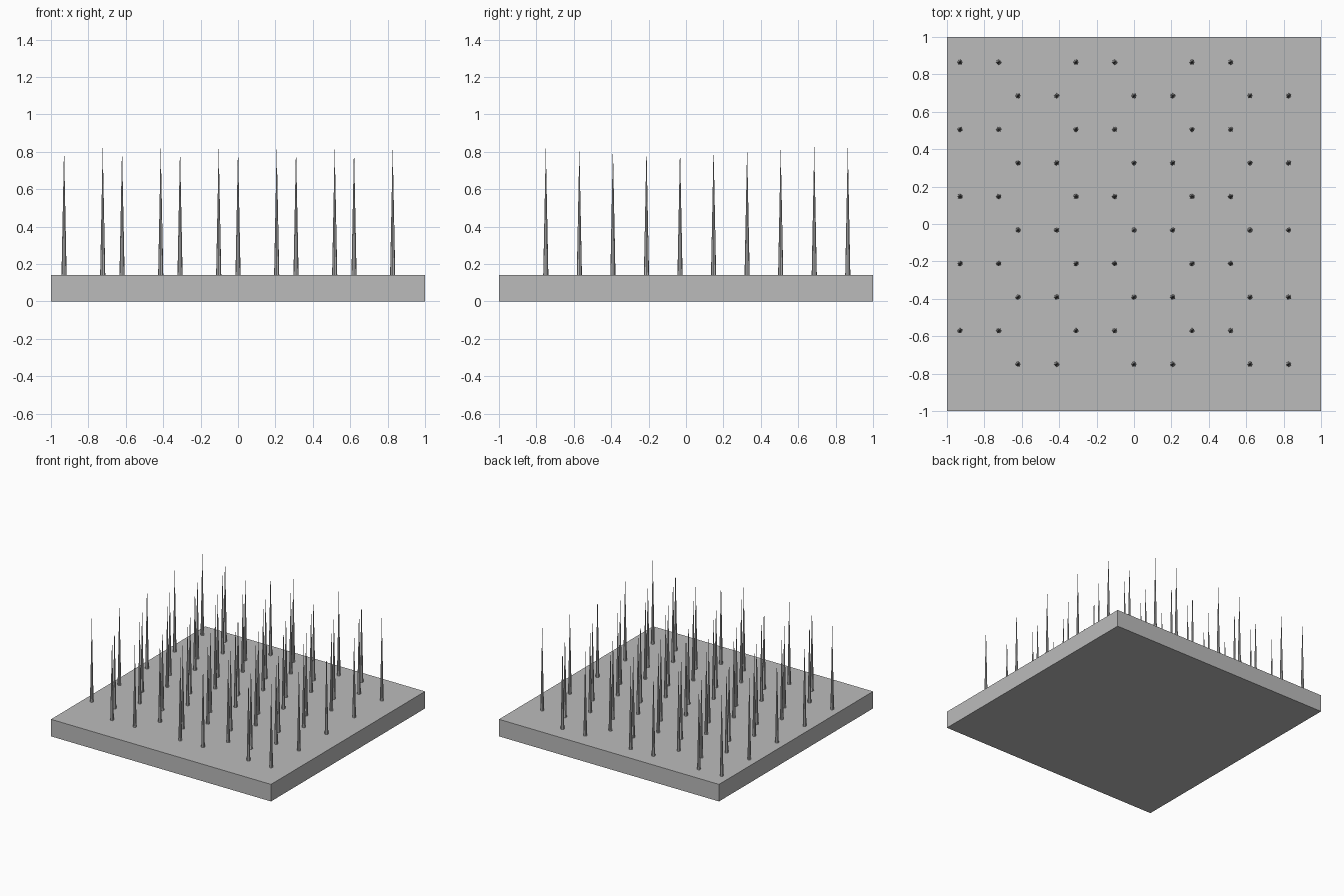
import bpy, bmesh
from mathutils import Matrix

if "Cube" in bpy.data.objects:
    bpy.data.objects.remove(bpy.data.objects["Cube"], do_unlink=True)

GREY = (0.5, 0.5, 0.5, 1)
mat = bpy.data.materials.new("plain grey")
mat.use_nodes = True
mat.diffuse_color = GREY
mat.node_tree.nodes["Principled BSDF"].inputs["Base Color"].default_value = GREY


def add_object(name, bm):
    mesh = bpy.data.meshes.new(name)
    bm.to_mesh(mesh)
    bm.free()
    mesh.materials.append(mat)
    obj = bpy.data.objects.new(name, mesh)
    bpy.context.collection.objects.link(obj)
    return obj


# Flat square slab
BASE_TOP = 0.14
bm = bmesh.new()
bmesh.ops.create_cube(bm, size=1, matrix=Matrix.Translation((0, 0, BASE_TOP / 2))
                      @ Matrix.Diagonal((2, 2, BASE_TOP, 1)))
add_object("base_slab", bm)

# Slender spikes on a honeycomb layout: staggered rows of paired positions
STEP = 0.2067
ROW_GAP = 0.1794
HEIGHT = 0.69
bm = bmesh.new()
for row in range(10):
    y = 0.865 - row * ROW_GAP
    start = -0.93 + (1.5 * STEP if row % 2 else 0)
    for pair in range(3):
        for side in range(2):
            x = start + (3 * pair + side) * STEP
            bmesh.ops.create_cone(
                bm, cap_ends=True, segments=8, radius1=0.0138, radius2=0, depth=HEIGHT,
                matrix=Matrix.Translation((x, y, BASE_TOP + HEIGHT / 2)))
bmesh.ops.remove_doubles(bm, verts=bm.verts, dist=0.0001)
add_object("spikes", bm)
